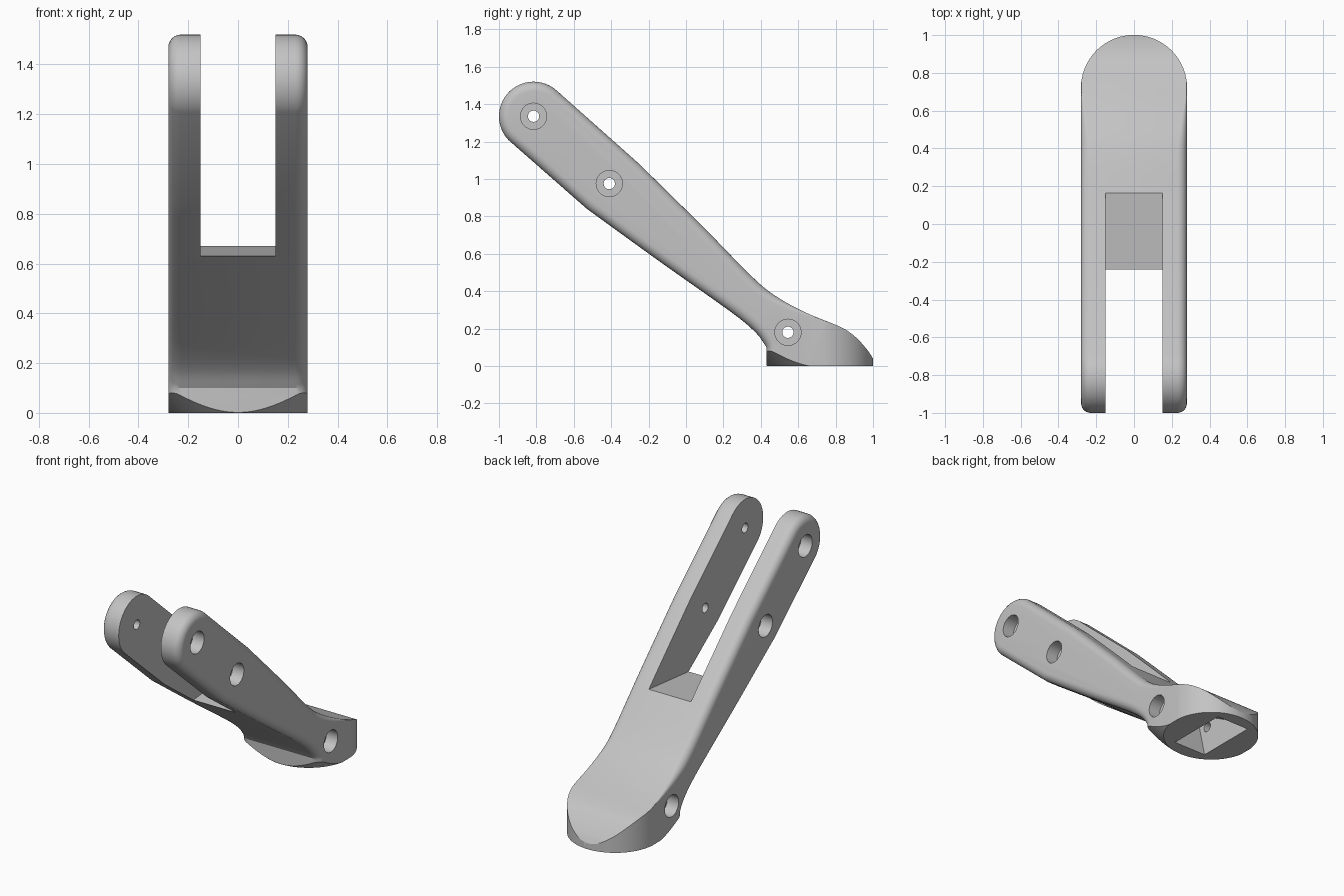
import bpy, bmesh
from math import sin, cos, pi, radians
from mathutils import Vector, Matrix

cube = bpy.data.objects.get("Cube")
if cube:
    bpy.data.objects.remove(cube, do_unlink=True)

HALF = 0.28          # half width of the bracket
FOOT_Y = 0.72        # centre of the round foot

grey = bpy.data.materials.new("plain grey")
grey.use_nodes = True
grey.diffuse_color = (0.55, 0.55, 0.55, 1)
grey.node_tree.nodes["Principled BSDF"].inputs["Base Color"].default_value = (0.55, 0.55, 0.55, 1)


def make(name, rings):
    """Skin a list of equal closed rings and cap both ends."""
    bm = bmesh.new()
    loops = [[bm.verts.new(p) for p in ring] for ring in rings]
    n = len(loops[0])
    for a, b in zip(loops, loops[1:]):
        for i in range(n):
            j = (i + 1) % n
            bm.faces.new((a[i], a[j], b[j], b[i]))
    bm.faces.new(loops[0][::-1])
    bm.faces.new(loops[-1])
    bmesh.ops.recalc_face_normals(bm, faces=bm.faces[:])
    mesh = bpy.data.meshes.new(name)
    bm.to_mesh(mesh)
    bm.free()
    mesh.materials.append(grey)
    obj = bpy.data.objects.new(name, mesh)
    bpy.context.collection.objects.link(obj)
    return obj


def prism(name, outline, x0, x1):
    return make(name, [[(x, y, z) for y, z in outline] for x in (x0, x1)])


def disc(y, z, r, n=40):
    return [(y + r * cos(2 * pi * i / n), z + r * sin(2 * pi * i / n)) for i in range(n)]


def smooth(points, steps=5):
    """Catmull-Rom curve through the points."""
    pts = [Vector(p) for p in points]
    pts = [2 * pts[0] - pts[1]] + pts + [2 * pts[-1] - pts[-2]]
    out = []
    for a, b, c, d in zip(pts, pts[1:], pts[2:], pts[3:]):
        for k in range(steps):
            t = k / steps
            out.append(0.5 * (2 * b + (c - a) * t + (2 * a - 5 * b + 4 * c - d) * t * t
                              + (3 * b - a - 3 * c + d) * t ** 3))
    return out + [pts[-2]]


def boolean(target, cutter, operation):
    cutter.hide_render = True
    mod = target.modifiers.new(operation.lower(), "BOOLEAN")
    mod.operation, mod.solver, mod.object = operation, "EXACT", cutter
    bpy.ops.object.select_all(action="DESELECT")
    bpy.context.view_layer.objects.active = target
    target.select_set(True)
    bpy.ops.object.modifier_apply(modifier=mod.name)
    bpy.data.objects.remove(cutter, do_unlink=True)


# Side outline: foot back and top, arm top, round head, arm underside, heel
outline = [Vector((1.03, -0.2))]
outline += smooth([(1.0, 0.04), (0.97, 0.085), (0.917, 0.145), (0.86, 0.19), (0.8, 0.22),
                   (0.63, 0.29), (0.47, 0.38), (0.34, 0.49), (0.1, 0.735), (-0.25, 1.08)])
outline += [Vector((-0.815 + 0.185 * cos(radians(a)), 1.335 + 0.185 * sin(radians(a))))
            for a in range(48, 230, 7)]
outline += smooth([(-0.53, 0.84), (-0.15, 0.565), (0.19, 0.325), (0.31, 0.235),
                   (0.385, 0.165), (0.43, 0.1)])
outline += [Vector((0.435, -0.2))]

# Body with side edges rounded, the rounding fading out towards the foot
STEPS = 6
rings = []
for side in (-1, 1):
    for k in range(STEPS + 1):
        angle = (k if side > 0 else STEPS - k) / STEPS * pi / 2
        ring = []
        for i, p in enumerate(outline):
            t = (outline[(i + 1) % len(outline)] - outline[i - 1]).normalized()
            normal = Vector((t.y, -t.x))
            r = 0.05 * min(1, max(0.06, (0.72 - p.x) / 0.3))
            q = p - normal * r * (1 - cos(angle))
            ring.append((side * (HALF - r + r * sin(angle)), q.x, q.y))
        rings.append(ring)
body = make("forked_arm", rings)

# Envelope: round upright foot at the back, flared cone under the heel
SEG = 64
levels = []
for z, front in ((0, 0.286), (0.2, 0.526), (0.22, 3), (2, 3)):
    ring = []
    for i in range(SEG + 1):
        a = pi * i / SEG
        ring.append((0.281 * cos(a), FOOT_Y + 0.281 * sin(a), z))
    for i in range(SEG + 1):
        a = pi + pi * i / SEG
        ring.append((front * cos(a), FOOT_Y + front * sin(a), z))
    levels.append(ring)
boolean(body, make("foot_envelope", levels), "INTERSECT")

# Fork slot with a nearly level floor
boolean(body, prism("fork_slot", [(0.19, 0.6725), (0.19, 2), (-1.5, 2), (-1.5, 0.505)],
                    -0.15, 0.15), "DIFFERENCE")

# Pocket under the foot
boolean(body, prism("foot_pocket", [(0.52, -0.1), (0.52, 0), (0.47, 0.22), (0.6, 0.22),
                                    (0.92, 0.04), (0.92, -0.1)], -0.115, 0.115), "DIFFERENCE")

# Pin holes with a wide counterbore on both outer sides
for y, z in ((-0.815, 1.335), (-0.41, 0.975), (0.545, 0.18)):
    boolean(body, prism("pin_hole", disc(y, z, 0.03), -0.5, 0.5), "DIFFERENCE")
    for side in (-1, 1):
        boolean(body, prism("counterbore", disc(y, z, 0.07), side * 0.2, side * 0.5), "DIFFERENCE")

bpy.ops.object.select_all(action="DESELECT")
body.select_set(True)
bpy.context.view_layer.objects.active = body
bpy.ops.object.shade_smooth_by_angle(angle=radians(30))
